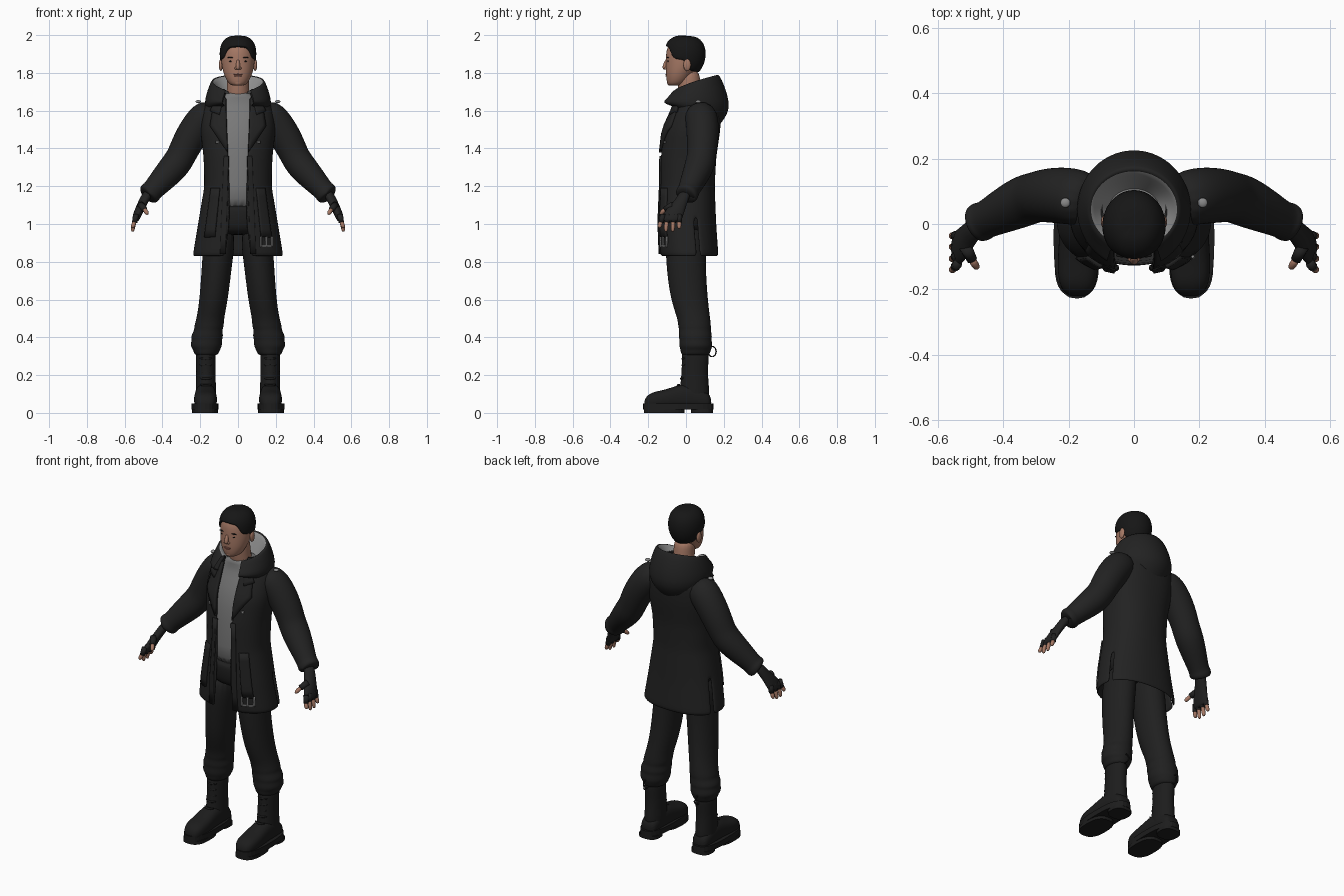
import bpy, bmesh
from math import sin, cos, pi, asin, copysign
from mathutils import Vector

if "Cube" in bpy.data.objects:
    bpy.data.objects.remove(bpy.data.objects["Cube"], do_unlink=True)


def material(name, r, g, b):
    m = bpy.data.materials.new(name)
    m.use_nodes = True
    m.diffuse_color = (r, g, b, 1)
    m.node_tree.nodes["Principled BSDF"].inputs["Base Color"].default_value = (r, g, b, 1)
    return m


COAT = material("coat black", .016, .016, .016)
TROUSER = material("trouser black", .014, .014, .014)
BOOT = material("boot black", .012, .012, .012)
HAIR = material("hair black", .008, .008, .008)
SKIN = material("skin", .38, .19, .13)
LIP = material("lip", .3, .12, .09)
SHIRT = material("shirt grey", .19, .19, .19)
LINING = material("lining grey", .28, .28, .28)
METAL = material("buckle grey", .25, .25, .25)


def finish(name, bm, mats, mirror=False, sub=0, solid=0, smooth=True):
    bmesh.ops.recalc_face_normals(bm, faces=bm.faces[:])
    me = bpy.data.meshes.new(name)
    bm.to_mesh(me)
    bm.free()
    for m in mats:
        me.materials.append(m)
    if smooth:
        me.shade_smooth()
    ob = bpy.data.objects.new(name, me)
    bpy.context.scene.collection.objects.link(ob)
    if mirror:
        ob.modifiers.new("Mirror", 'MIRROR').use_mirror_merge = False
    if solid:
        s = ob.modifiers.new("Solidify", 'SOLIDIFY')
        s.thickness, s.offset = solid, -1
    if sub:
        s = ob.modifiers.new("Subdivision", 'SUBSURF')
        s.levels = s.render_levels = sub
    return ob


def grid(name, rows, mats, closed=True, caps=True, skip=None, pick=None, **kw):
    """Skin a list of point rows with quads."""
    bm = bmesh.new()
    vs = [[bm.verts.new(p) for p in r] for r in rows]
    n = len(rows[0])
    for i in range(len(rows) - 1):
        for j in range(n if closed else n - 1):
            if skip and skip(i, j):
                continue
            k = (j + 1) % n
            f = bm.faces.new((vs[i][j], vs[i][k], vs[i + 1][k], vs[i + 1][j]))
            f.material_index = pick(i) if pick else 0
    if closed and caps:
        bm.faces.new(vs[0][::-1])
        f = bm.faces.new(vs[-1])
        f.material_index = pick(len(rows) - 2) if pick else 0
    return finish(name, bm, mats, **kw)


def power(v, e):
    return copysign(abs(v) ** e, v)


def loft(name, rings, mat, n=20, e=1.0, sub=2, **kw):
    """Stack of level rings: z, centre x, centre y, half width, half depth."""
    rows = [[(cx + rx * power(sin(2 * pi * k / n), e), cy - ry * power(cos(2 * pi * k / n), e), z)
             for k in range(n)] for z, cx, cy, rx, ry in rings]
    return grid(name, rows, [mat], sub=sub, **kw)


def tube(name, path, mats, n=14, **kw):
    """Round tube through points x, y, z, radius."""
    pts = [Vector(p[:3]) for p in path]
    rows = []
    for i, p in enumerate(pts):
        d = (pts[min(i + 1, len(pts) - 1)] - pts[max(i - 1, 0)]).normalized()
        a = d.cross(Vector((0, 1, 0))).normalized()
        b = d.cross(a)
        rows.append([p + path[i][3] * (a * cos(2 * pi * k / n) + b * sin(2 * pi * k / n)) for k in range(n)])
    return grid(name, rows, mats, **kw)


def ball(name, loc, size, mat, mirror=True):
    bm = bmesh.new()
    bmesh.ops.create_uvsphere(bm, u_segments=16, v_segments=10, radius=1)
    for v in bm.verts:
        v.co = Vector(c * s for c, s in zip(v.co, size)) + Vector(loc)
    return finish(name, bm, [mat], mirror=mirror)


def lerp_table(table, z):
    for a, b in zip(table, table[1:]):
        if z <= b[0]:
            t = max(0, (z - a[0]) / (b[0] - a[0]))
            return [p + (q - p) * t for p, q in zip(a, b)][1:]
    return table[-1][1:]


# Coat: z, centre y, half width, half depth, half opening
BODY = [(.83, .015, .24, .157, .068), (1.0, .005, .212, .155, .046), (1.2, .005, .178, .147, .046),
        (1.35, .01, .182, .15, .052), (1.5, .03, .2, .152, .06), (1.6, .055, .19, .132, .068),
        (1.66, .06, .16, .112, .07), (1.72, .055, .1, .085, .07)]
E, COLS, LEVELS = .88, 48, 22
rows = []
for i in range(LEVELS + 1):
    z = .83 + .89 * i / LEVELS
    cy, rx, ry, w = lerp_table(BODY, z)
    a = asin((w / rx) ** (1 / E))
    ts = [a + (2 * pi - 2 * a) * j / COLS for j in range(COLS + 1)]
    rows.append([(rx * power(sin(t), E), cy - ry * power(cos(t), E), z) for t in ts])
grid("coat_body", rows, [COAT], closed=False, solid=.014, sub=1,
     skip=lambda i, j: i < 5 and j in (13, COLS - 14))


def front(x, z, off):
    cy, rx, ry, w = lerp_table(BODY, z)
    u = min(.99, abs(x) / rx)
    return Vector((x, cy - ry * (1 - u ** (2 / E)) ** (E / 2) - off, z))


def patch(name, quad, mat, off=.012, thick=.016, mirror=True, n=6):
    """Four-cornered piece lying on the coat front."""
    a, b, c, d = [Vector(q) for q in quad]
    pts = [[a.lerp(b, i / n).lerp(d.lerp(c, i / n), j / n) for i in range(n + 1)] for j in range(n + 1)]
    return grid(name, [[front(p.x, p.y, off) for p in r] for r in pts], [mat],
                closed=False, solid=thick, mirror=mirror)


patch("lapel", [(.066, 1.67), (.125, 1.67), (.15, 1.52), (.056, 1.38)], COAT)
patch("collar_tab", [(.07, 1.70), (.10, 1.69), (.15, 1.6), (.10, 1.58)], COAT, off=.02)
patch("front_placket", [(.05, 1.36), (.075, 1.36), (.095, .84), (.066, .84)], COAT, off=.006)
patch("pocket", [(.10, 1.19), (.145, 1.19), (.18, .93), (.125, .93)], COAT)
patch("chest_button", [(.105, 1.44), (.118, 1.44), (.118, 1.427), (.105, 1.427)], METAL, off=.008, thick=.008)
for k in range(3):
    x = .118 + .03 * k
    patch("buckle_bar", [(x, .935), (x + .008, .935), (x + .008, .88), (x, .88)], METAL, .012, .008, False)
patch("buckle_base", [(.118, .888), (.186, .888), (.186, .878), (.118, .878)], METAL, .012, .008, False)
ball("shoulder_stud", (.21, .065, 1.648), (.015, .015, .008), METAL)

# Shirt and trouser seat
loft("shirt", [(z, 0, cy, rx - .02, ry - .016) for z, cy, rx, ry in
               [(z, *lerp_table(BODY, z)[:3]) for z in (1.06, 1.2, 1.35, 1.5, 1.6, 1.65)]]
     + [(1.69, 0, .03, .075, .075), (1.70, 0, .03, .055, .05)], SHIRT, n=32, e=E, sub=1)
loft("trouser_seat", [(.94, 0, .005, .1, .09), (.98, 0, 0, .165, .125), (1.08, 0, 0, .165, .132),
                      (1.1, 0, 0, .15, .12)], TROUSER, e=.9)

# Sleeves
tube("sleeve", [(.12, .065, 1.6, .08), (.19, .088, 1.56, .092), (.27, .088, 1.43, .085), (.3, .082, 1.36, .078),
                (.335, .072, 1.305, .082), (.41, .035, 1.225, .068), (.455, .012, 1.175, .057), (.462, .01, 1.168, .063),
                (.485, -.002, 1.145, .06), (.478, 0, 1.152, .045)], [COAT], mirror=True, sub=2)

# Hood folded over the shoulders, with a pale lining
PROFILE = [(.07, .105, 1.67, .01, 1), (.11, .135, 1.70, .04, .8), (.135, .165, 1.69, .105, .6),
           (.143, .175, 1.685, .105, .6), (.165, .205, 1.665, .07, 1), (.178, .232, 1.65, -.01, 1),
           (.17, .222, 1.64, -.06, 1), (.14, .175, 1.63, -.11, 1)]
rows = []
for rx, back, z0, rise, e in PROFILE:
    row = []
    for j in range(33):
        t = (j / 16 - 1) * 2.65
        b = (1 + cos(t)) / 2
        row.append((rx * sin(t), .045 + (back - .045) * cos(t), z0 + rise * b ** e))
    rows.append(row)
grid("hood", rows, [COAT, LINING], closed=False, sub=1, pick=lambda i: 1 if i < 2 else 0)

# Gloves and fingers
loft("glove", [(1.18, .47, 0, .03, .033), (1.12, .5, -.025, .028, .036), (1.08, .52, -.055, .027, .052),
               (1.03, .54, -.075, .022, .058), (1.012, .543, -.078, .016, .05)], COAT, n=14, mirror=True)
for k, (y, tip) in enumerate([(-.122, .985), (-.094, .965), (-.064, .965), (-.036, .98)]):
    lean = -.018 + .006 * k
    tube("finger_glove", [(.54, y, 1.05, .015), (.547, y + lean / 2, 1.008, .0145)], [COAT], n=10, mirror=True)
    tube("finger", [(.545, y + lean / 2, 1.02, .012), (.555, y + lean, .99, .0125), (.558, y + lean, tip, .01),
                    (.557, y + lean, tip - .006, .005)], [SKIN], n=10, mirror=True, sub=1)
tube("thumb_glove", [(.515, -.07, 1.1, .02), (.495, -.11, 1.078, .016)], [COAT], n=10, mirror=True)
tube("thumb", [(.497, -.106, 1.08, .013), (.484, -.128, 1.062, .013), (.478, -.136, 1.05, .008)],
     [SKIN], n=10, mirror=True, sub=1)

# Trouser legs with gathered cuffs
loft("trouser_leg", [(1.0, .09, 0, .088, .112), (.8, .11, -.003, .081, .106), (.6, .128, .016, .076, .1),
                     (.5, .147, .042, .073, .087), (.455, .154, .046, .08, .088), (.44, .157, .047, .074, .084),
                     (.405, .164, .05, .087, .09), (.39, .164, .05, .08, .085), (.355, .169, .052, .086, .09),
                     (.335, .166, .052, .072, .082), (.315, .168, .05, .066, .078), (.3, .168, .05, .05, .066)],
     TROUSER, mirror=True)

# Boots
loft("boot_shaft", [(.34, .17, .05, .05, .068), (.3, .17, .05, .054, .073), (.22, .17, .046, .051, .069),
                    (.13, .17, .045, .054, .078), (.04, .17, .045, .058, .085)], BOOT, mirror=True)
FOOT = [(.135, .04, .09), (.1, .053, .12), (.02, .056, .16), (-.05, .058, .145), (-.12, .063, .12),
        (-.175, .06, .112), (-.21, .044, .09), (-.222, .02, .06)]
grid("boot_foot", [[(.172 + w * power(cos(2 * pi * k / 18), .8), y, .02 + (h - .02) * (.5 + .5 * power(sin(2 * pi * k / 18), .8)))
                    for k in range(18)] for y, w, h in FOOT], [BOOT], mirror=True, sub=2)
for name, cy, w, length, low, high in [("sole", -.041, .071, .187, .018, .05), ("heel_block", .085, .06, .058, 0, .02),
                                       ("front_tread", -.115, .068, .108, 0, .02)]:
    loft(name, [(low, .175, cy, w, length), (high, .175, cy, w, length)], BOOT, n=28, e=.75, sub=0,
         mirror=True, smooth=False)
for z in (.15, .185, .22, .255, .29):
    y = -.025 - max(0, .2 - z) * .5
    tube("boot_lace", [(.135, y + .02, z, .006), (.17, y, z - .006, .007), (.205, y + .02, z, .006)],
         [BOOT], n=8, mirror=True, sub=1)
tube("pull_loop", [(.17 + .006 * sin(k), .138 + .022 * cos(k * pi / 5), .325 + .028 * sin(k * pi / 5), .004)
                   for k in range(11)], [BOOT], n=6, mirror=True)

# Neck and head
loft("neck", [(1.63, 0, .035, .068, .062), (1.7, 0, .022, .06, .062), (1.76, 0, .015, .058, .062),
              (1.82, 0, .012, .055, .055)], SKIN)
loft("head", [(1.732, 0, -.06, .026, .026), (1.74, 0, -.052, .046, .046), (1.765, 0, -.042, .063, .062),
              (1.795, 0, -.034, .076, .073), (1.83, 0, -.02, .085, .088), (1.87, 0, -.01, .09, .097),
              (1.92, 0, -.006, .089, .1), (1.96, 0, -.004, .074, .082), (1.985, 0, -.002, .04, .045)], SKIN, n=24)
ball("ear", (.091, .006, 1.842), (.01, .02, .032), SKIN)
tube("nose", [(0, -.1, 1.872, .008), (0, -.109, 1.85, .01), (0, -.114, 1.83, .014), (0, -.108, 1.818, .012)],
     [SKIN], n=10, sub=1)
ball("nostril_wing", (.011, -.106, 1.824), (.008, .01, .007), SKIN)
ball("chin", (0, -.082, 1.748), (.024, .018, .016), SKIN, mirror=False)
ball("eye", (.035, -.094, 1.861), (.012, .005, .0045), HAIR)
ball("eyebrow", (.037, -.096, 1.881), (.019, .006, .0035), HAIR)
ball("upper_lip", (0, -.102, 1.792), (.024, .008, .004), LIP, mirror=False)
ball("lower_lip", (0, -.1, 1.784), (.021, .009, .005), LIP, mirror=False)

# Short hair: a cap whose lower edge follows the hairline
HAIRLINE = [(0, 1.942), (.6, 1.936), (.95, 1.875), (1.55, 1.865), (1.85, 1.81), (3.2, 1.8)]
rows = []
for f in (-.02, 0, .15, .35, .55, .75, .9, .98):
    row = []
    for j in range(40):
        t = 2 * pi * j / 40
        low = lerp_table(HAIRLINE, min(t, 2 * pi - t))[0]
        z = low + (2.0 - low) * max(f, 0)
        u = (z - 1.9) / (.101 if z > 1.9 else .13)
        p = 2.5 if u > 0 else 2
        r = (1 - abs(u) ** p) ** (1 / p) * (.86 if f < 0 else 1)
        row.append((.098 * r * sin(t), -.004 - .11 * r * cos(t), z))
    rows.append(row)
grid("hair", rows, [HAIR], sub=1)
